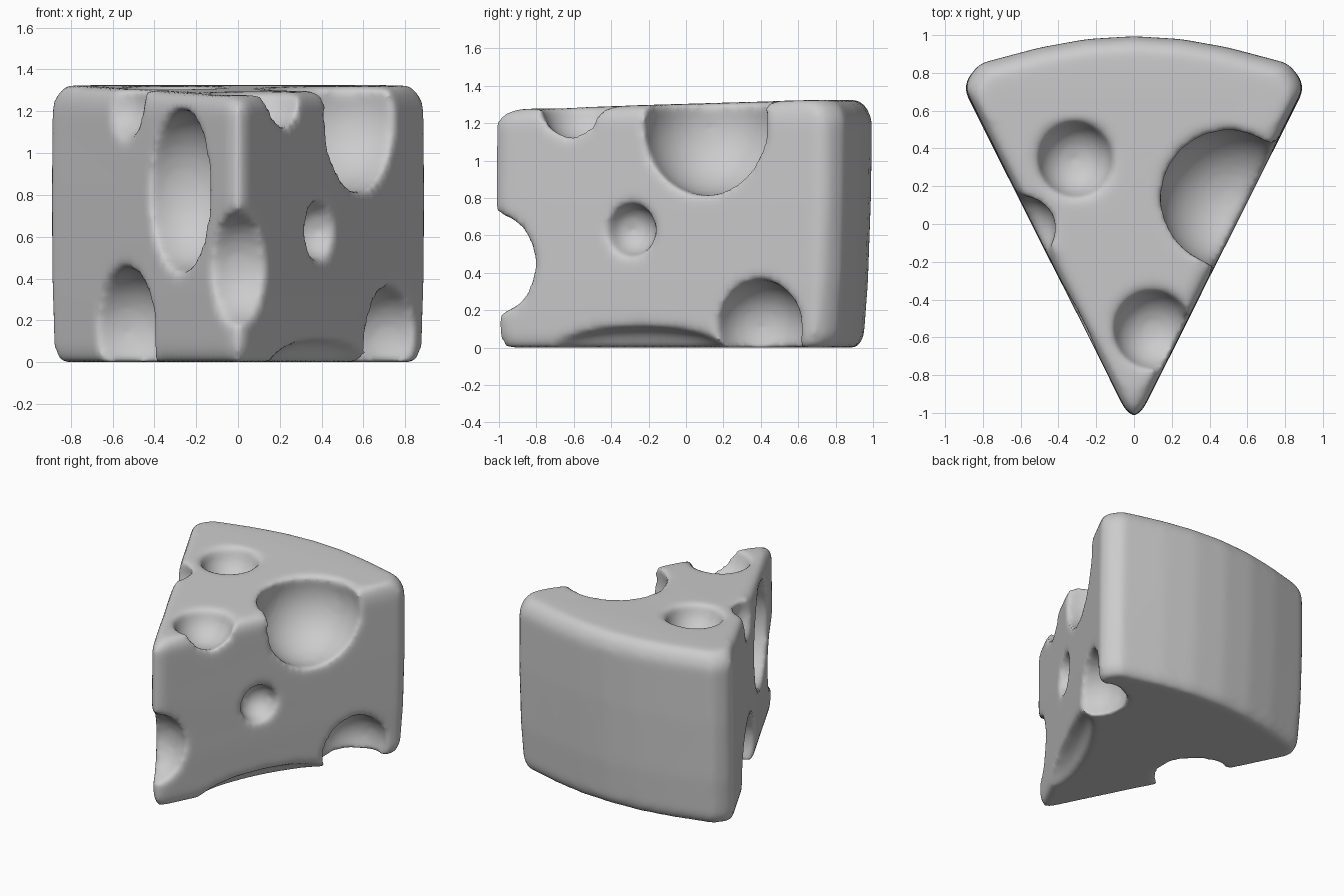
import bpy, bmesh
from math import atan2
from mathutils import Matrix

if "Cube" in bpy.data.objects:
    bpy.data.objects.remove(bpy.data.objects["Cube"])

# Wedge body: right half outline mirrored, lofted through a few rings
half = [(0.05, -0.98), (0.9, 0.72), (0.88, 0.78), (0.82, 0.855), (0.5, 0.94), (0.25, 0.985)]
outline = [(0, -1.025)] + half + [(0, 1.0)] + [(-x, y) for x, y in reversed(half)]
levels = [(0.0, 0.95), (0.06, 0.98), (0.35, 0.995), (0.8, 1.0), (1.22, 0.995), (1.29, 0.965), (1.325, 0.92)]


def ring_point(x, y, z, s):
    if y > 0:                       # back leans in towards the bottom
        y *= 1 - 0.03 * max(0, 1 - z / 1.2)
    drop = 0.05 if (y < -0.9 and z > 1.25) else 0   # tip sags a little
    return (x * s, y * s, z - drop)


bm = bmesh.new()
rings = [[bm.verts.new(ring_point(x, y, z, s)) for x, y in outline] for z, s in levels]
n = len(outline)
for a, b in zip(rings, rings[1:]):
    for i in range(n):
        j = (i + 1) % n
        bm.faces.new((a[i], a[j], b[j], b[i]))
bm.faces.new(rings[-1])
bm.faces.new(rings[0][::-1])
bmesh.ops.recalc_face_normals(bm, faces=bm.faces)
mesh = bpy.data.meshes.new("cheese_wedge")
bm.to_mesh(mesh)
bm.free()
wedge = bpy.data.objects.new("cheese_wedge", mesh)
bpy.context.collection.objects.link(wedge)


def hole(name, centre, radius, stretch=(1, 1, 1), turn=0):
    """Ball-shaped cutter that carves one bubble out of the wedge."""
    me = bpy.data.meshes.new(name)
    b = bmesh.new()
    mat = Matrix.Translation(centre) @ Matrix.Rotation(turn, 4, 'Z') @ Matrix.Diagonal((*stretch, 1))
    bmesh.ops.create_uvsphere(b, u_segments=32, v_segments=20, radius=radius, matrix=mat)
    b.to_mesh(me)
    b.free()
    ob = bpy.data.objects.new(name, me)
    bpy.context.collection.objects.link(ob)
    ob.hide_render = True
    ob.hide_set(True)
    m = wedge.modifiers.new(name, 'BOOLEAN')
    m.operation = 'DIFFERENCE'
    m.solver = 'EXACT'
    m.object = ob


# Bubbles
side = atan2(2, 1)   # direction of the right-hand cut face
hole("top_hole", (-0.31, 0.34, 1.32), 0.2)
hole("large_right_hole", (0.5, 0.14, 1.18), 0.37)
hole("top_tip_hole", (0.1, -0.56, 1.3), 0.21)
hole("left_hollow", (-0.26, -0.5, 0.82), 0.32, (0.95, 1, 1.2))
hole("upper_left_dent", (-0.58, -0.02, 1.23), 0.17)
hole("lower_left_hole", (-0.53, 0.01, 0.15), 0.3)
hole("tip_notch", (0, -1.02, 0.45), 0.24, (1, 1, 1.1))
hole("right_dimple", (0.38, -0.29, 0.63), 0.14)
hole("lower_right_hole", (0.71, 0.4, 0.11), 0.25)
hole("right_bottom_groove", (0.4, -0.25, -0.02), 0.13, (4.0, 1, 1), side)

# Soften into one smooth skin
r = wedge.modifiers.new("skin", 'REMESH')
r.mode = 'VOXEL'
r.voxel_size = 0.022
r.use_smooth_shade = True
s = wedge.modifiers.new("soften", 'SMOOTH')
s.factor = 0.5
s.iterations = 16
